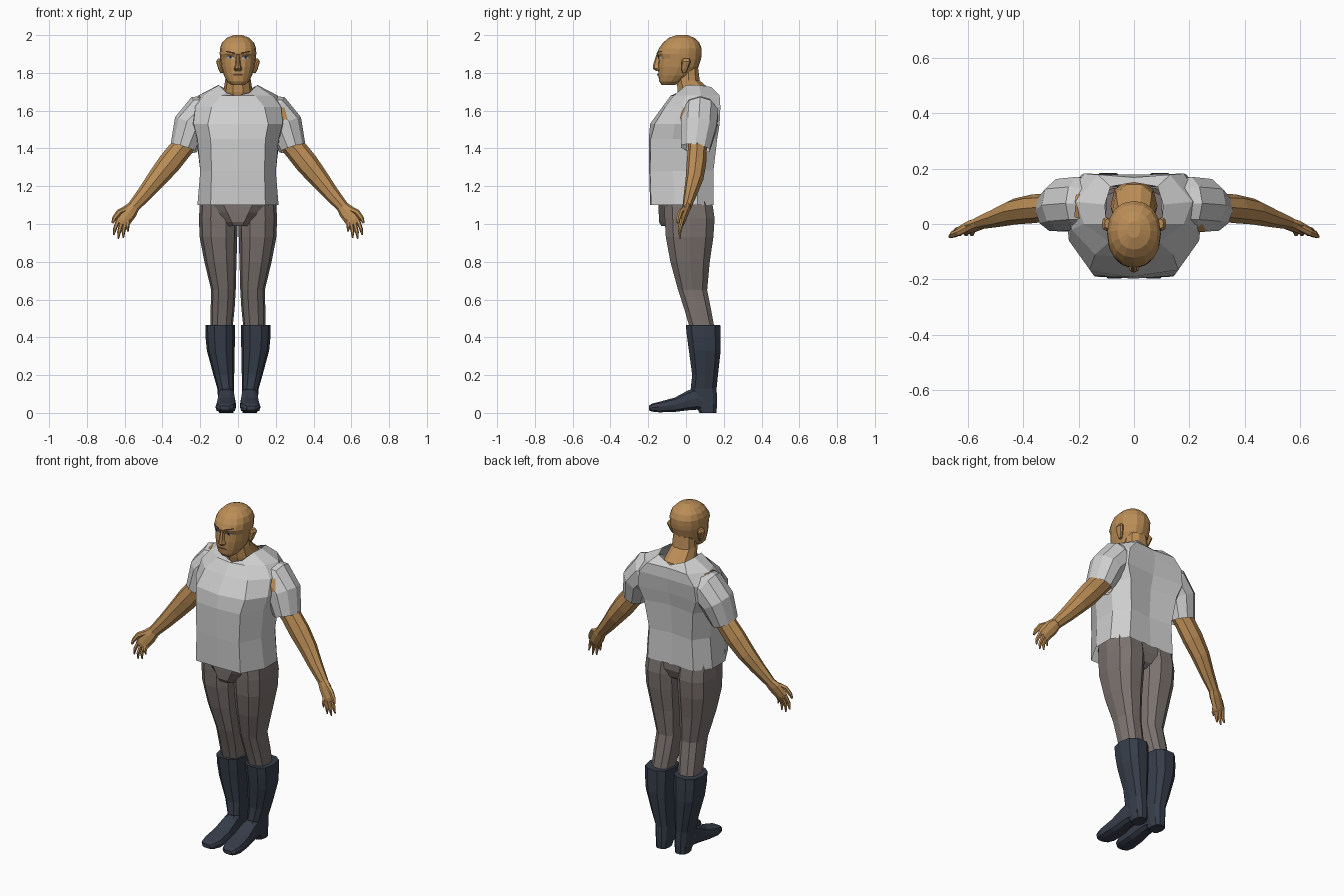
import bpy, bmesh, math
from mathutils import Vector
from mathutils.bvhtree import BVHTree


def material(name, r, g, b):
    m = bpy.data.materials.new(name)
    m.diffuse_color = (r, g, b, 1)
    return m


SKIN = material("tan_skin", 0.50, 0.27, 0.095)
SHIRT = material("light_grey_cloth", 0.62, 0.62, 0.62)
PANTS = material("warm_grey_cloth", 0.20, 0.17, 0.16)
BOOT = material("navy_leather", 0.037, 0.047, 0.068)
WHITE = material("eye_white", 0.65, 0.65, 0.72)
DARK = material("dark_brown", 0.03, 0.018, 0.012)
LIP = material("lip_brown", 0.25, 0.11, 0.05)


def loft(name, rings, mat, mirror=False, caps=(True, True)):
    """Skin a list of equal-length closed rings; optionally mirror across x."""
    bm = bmesh.new()
    vs = [[bm.verts.new(p) for p in ring] for ring in rings]
    n = len(rings[0])
    for a, b in zip(vs, vs[1:]):
        for i in range(n):
            j = (i + 1) % n
            bm.faces.new((a[i], a[j], b[j], b[i]))
    if caps[0]:
        bm.faces.new(vs[0][::-1])
    if caps[1]:
        bm.faces.new(vs[-1])
    return finish(name, bm, mat, mirror)


def finish(name, bm, mat, mirror):
    bmesh.ops.recalc_face_normals(bm, faces=bm.faces)
    me = bpy.data.meshes.new(name)
    bm.to_mesh(me)
    bm.free()
    me.materials.append(mat)
    ob = bpy.data.objects.new(name, me)
    bpy.context.collection.objects.link(ob)
    if mirror:
        ob.modifiers.new("mirror", 'MIRROR').use_mirror_merge = False
    return ob


def slab(name, stations, mat, axis='z', n=10, p=2.6, mirror=False):
    """Loft rounded-box sections (position, min a, max a, min b, max b)."""
    rings = []
    for t, a0, a1, b0, b1 in stations:
        ring = []
        for i in range(n):
            w = 2 * math.pi * i / n
            c, s = math.cos(w), math.sin(w)
            a = (a0 + a1) / 2 + (a1 - a0) / 2 * math.copysign(abs(c) ** (2 / p), c)
            b = (b0 + b1) / 2 + (b1 - b0) / 2 * math.copysign(abs(s) ** (2 / p), s)
            ring.append((a, b, t) if axis == 'z' else (a, t, b))
        rings.append(ring)
    return loft(name, rings, mat, mirror)


def tube(name, path, mat, n=8, caps=(True, True)):
    """Mirrored limb along (x, y, z, in-plane radius, depth radius) points."""
    pts = [Vector(q[:3]) for q in path]
    rings = []
    for i, q in enumerate(path):
        t = (pts[min(i + 1, len(pts) - 1)] - pts[max(i - 1, 0)]).normalized()
        v = Vector((0, 1, 0))
        v = (v - t * v.dot(t)).normalized()
        u = v.cross(t)
        rings.append([pts[i] + u * q[3] * math.cos(2 * math.pi * k / n)
                      + v * q[4] * math.sin(2 * math.pi * k / n) for k in range(n)])
    return loft(name, rings, mat, True, caps)


def decal(name, quad, target, mat, view='front', mirror=True, lift=0.004, k=4):
    """Thin patch projected onto a target, from the front or from above."""
    me = target.data
    tree = BVHTree.FromPolygons([v.co for v in me.vertices],
                                [tuple(f.vertices) for f in me.polygons])
    d = Vector((0, 1, 0)) if view == 'front' else Vector((0, 0, -1))
    q = [Vector(c) for c in quad]
    bm = bmesh.new()
    grid = []
    for i in range(k + 1):
        row = []
        for j in range(k + 1):
            c = q[0].lerp(q[1], i / k).lerp(q[3].lerp(q[2], i / k), j / k)
            start = Vector((c.x, -2, c.y)) if view == 'front' else Vector((c.x, c.y, 3))
            hit = tree.ray_cast(start, d)[0]
            row.append(bm.verts.new(hit - d * lift) if hit else None)
        grid.append(row)
    for i in range(k):
        for j in range(k):
            f = (grid[i][j], grid[i + 1][j], grid[i + 1][j + 1], grid[i][j + 1])
            if all(f):
                bm.faces.new(f)
    return finish(name, bm, mat, mirror)


# Shirt body: half sections from front centre round to back centre
levels = [
    (1.10, [(0, -.19), (.145, -.185), (.215, -.06), (.215, .06), (.15, .145), (0, .14)]),
    (1.28, [(0, -.195), (.14, -.19), (.2, -.07), (.2, .06), (.14, .145), (0, .13)]),
    (1.45, [(0, -.197), (.145, -.187), (.215, -.07), (.22, .07), (.16, .165), (0, .14)]),
    (1.53, [(0, -.19), (.16, -.165), (.235, -.06), (.25, .08), (.19, .178), (0, .16)]),
    (1.62, [(0, -.125), (.14, -.11), (.225, -.02), (.25, .08), (.18, .182), (0, .178)]),
    (1.68, [(0, -.08), (.09, -.065), (.18, 0), (.21, .08), (.13, .178), (0, .168)]),
]
half = [[(x, y, z) for x, y in pts] for z, pts in levels]
half.append([(0, -.06, 1.675), (.06, -.045, 1.695), (.10, 0, 1.735),
             (.105, .07, 1.735), (.085, .135, 1.725), (0, .15, 1.69)])
rings = [h + [(-x, y, z) for x, y, z in h[-2:0:-1]] for h in half]
loft("shirt_body", rings, SHIRT, caps=(False, False))

# Sleeves
sleeve = tube("sleeve", [(.12, .07, 1.60, .085, .09), (.19, .075, 1.58, .108, .10),
                         (.25, .068, 1.52, .095, .10), (.288, .05, 1.40, .072, .08)],
              SHIRT, n=10, caps=(True, False))
decal("sleeve_tear", [(.215, 1.60), (.245, 1.62), (.262, 1.56), (.235, 1.545)],
      sleeve, SKIN, mirror=False)
tear = decal("shoulder_tear", [(.185, .11), (.21, .105), (.215, .025), (.195, .02)],
             sleeve, SKIN, 'top', False, lift=0.006)
tear.scale.x = -1

# Arms
tube("arm", [(.25, .06, 1.46, .06, .05), (.305, .06, 1.395, .06, .05),
             (.365, .055, 1.32, .061, .052), (.43, .045, 1.24, .052, .047),
             (.49, .025, 1.165, .042, .036), (.555, .005, 1.09, .032, .024)], SKIN)
# Hands
tube("palm", [(.545, .008, 1.10, .03, .022), (.575, -.005, 1.065, .042, .022),
              (.61, -.022, 1.015, .04, .017), (.618, -.025, 1.0, .034, .012)], SKIN)
tube("thumb", [(.585, -.005, 1.085, .016, .014), (.632, -.03, 1.062, .015, .013),
               (.655, -.04, 1.03, .012, .011), (.665, -.045, 1.005, .006, .006)], SKIN, n=6)
fingers = [((.582, 1.02), (.582, .96)), ((.598, 1.01), (.607, .927)),
           ((.616, 1.01), (.634, .922)), ((.633, 1.025), (.658, .942))]
for (x0, z0), (x1, z1) in fingers:
    xm, zm = x0 * .4 + x1 * .6 + .003, z0 * .4 + z1 * .6
    tube("finger", [(x0, -.02, z0, .012, .012), (xm, -.034, zm, .010, .010),
                    (x1, -.03, z1, .004, .004)], SKIN, n=6)

# Trousers
slab("trouser_leg", [(.44, .03, .145, .02, .155), (.55, .018, .145, -.012, .135),
                     (.65, .012, .142, -.045, .115), (.80, .008, .178, -.087, .13),
                     (.93, .004, .203, -.112, .15), (1.03, .002, .207, -.118, .157),
                     (1.14, .002, .20, -.12, .14)], PANTS, p=2.5, mirror=True)
slab("trouser_seat", [(.99, -.06, .06, -.135, .09), (1.01, -.08, .08, -.148, .12),
                      (1.06, -.14, .14, -.15, .14), (1.11, -.20, .20, -.15, .14),
                      (1.20, -.18, .18, -.14, .12)], PANTS)

# Boots
slab("boot_shaft", [(0, .025, .10, .07, .163), (.05, .02, .103, .04, .167),
                    (.13, .02, .11, .022, .165), (.20, .02, .13, .03, .172),
                    (.33, .018, .165, .012, .187), (.40, .015, .172, .002, .187),
                    (.465, .015, .173, -.005, .185)], BOOT, p=2.5, mirror=True)
slab("boot_foot", [(.14, .025, .10, .01, .07), (.06, .018, .105, .015, .14),
                   (.01, .015, .108, .012, .12), (-.06, .01, .115, .004, .082),
                   (-.14, .01, .12, .002, .06), (-.18, .025, .112, .006, .05),
                   (-.196, .045, .095, .014, .038)], BOOT, axis='y', p=3, mirror=True)

# Neck and head
slab("neck", [(1.62, -.085, .085, -.03, .16), (1.70, -.078, .078, -.05, .147),
              (1.76, -.068, .068, -.05, .075), (1.84, -.06, .06, -.04, .065)], SKIN, p=2.2)
head = slab("head", [(1.735, -.035, .035, -.128, -.06), (1.755, -.058, .058, -.142, -.015),
                     (1.785, -.074, .074, -.146, .03), (1.83, -.088, .088, -.148, .066),
                     (1.875, -.094, .094, -.146, .08), (1.90, -.097, .097, -.156, .083),
                     (1.93, -.096, .096, -.143, .083), (1.96, -.085, .085, -.122, .07),
                     (1.985, -.06, .06, -.092, .045), (2.0, -.022, .022, -.05, .01)],
            SKIN, n=16, p=2.2)
slab("nose", [(1.81, -.016, .016, -.158, -.12), (1.822, -.022, .022, -.176, -.12),
              (1.84, -.014, .014, -.175, -.12), (1.895, -.010, .010, -.158, -.12)],
     SKIN, n=8, p=2)
slab("ear", [(1.80, .08, .094, -.02, 0), (1.82, .08, .104, -.025, .01),
             (1.86, .085, .116, -.025, .025), (1.875, .085, .106, -.015, .018)],
     SKIN, n=8, mirror=True)

# Painted face details
decal("eye", [(.02, 1.874), (.052, 1.874), (.060, 1.886), (.028, 1.890)], head, WHITE, lift=.003)
decal("iris", [(.033, 1.875), (.044, 1.875), (.045, 1.888), (.034, 1.889)], head, DARK, lift=.005)
decal("lash", [(.020, 1.886), (.062, 1.886), (.060, 1.892), (.024, 1.892)], head, DARK, lift=.005)
decal("eyebrow", [(.016, 1.901), (.066, 1.911), (.062, 1.917), (.016, 1.908)], head, DARK)
decal("lips", [(-.028, 1.784), (.028, 1.784), (.018, 1.796), (-.018, 1.796)], head, LIP, mirror=False)
decal("mouth_line", [(-.03, 1.788), (.03, 1.788), (.03, 1.791), (-.03, 1.791)], head, DARK,
      mirror=False, lift=.006)
